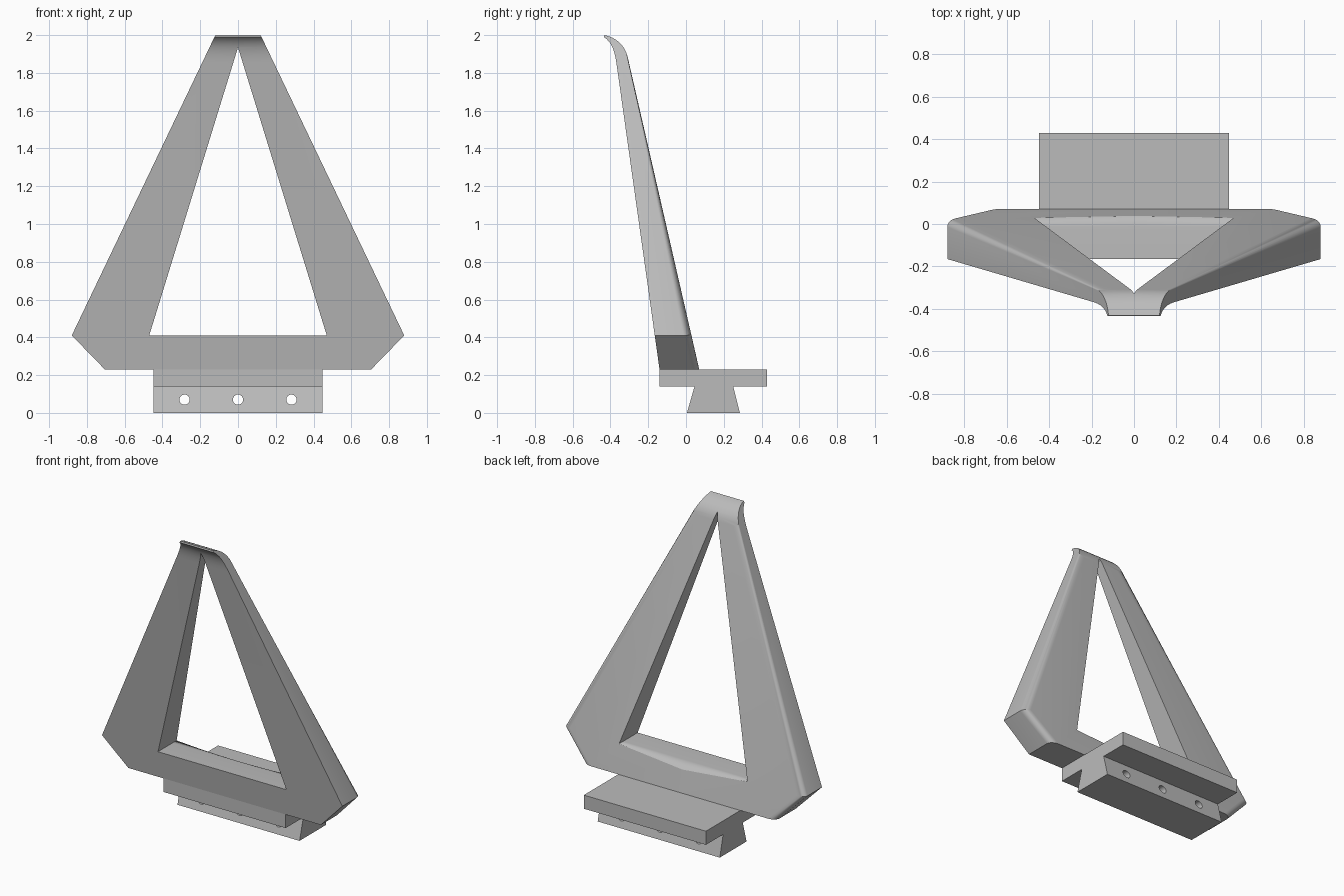
import bpy, bmesh, math
from mathutils import Vector
from mathutils.geometry import interpolate_bezier

if "Cube" in bpy.data.objects:
    bpy.data.objects.remove(bpy.data.objects["Cube"])

grey = bpy.data.materials.new("plain grey")
grey.use_nodes = True
grey.diffuse_color = (0.5, 0.5, 0.5, 1)
grey.node_tree.nodes["Principled BSDF"].inputs["Base Color"].default_value = (0.5, 0.5, 0.5, 1)


def prism(name, points, offset):
    """Solid made by sweeping a closed 3D outline along an offset."""
    bm = bmesh.new()
    face = bm.faces.new([bm.verts.new(p) for p in points])
    swept = bmesh.ops.extrude_face_region(bm, geom=[face], use_keep_orig=True)
    verts = [v for v in swept["geom"] if isinstance(v, bmesh.types.BMVert)]
    bmesh.ops.translate(bm, verts=verts, vec=offset)
    bmesh.ops.recalc_face_normals(bm, faces=bm.faces)
    mesh = bpy.data.meshes.new(name)
    bm.to_mesh(mesh)
    bm.free()
    mesh.materials.append(grey)
    obj = bpy.data.objects.new(name, mesh)
    bpy.context.collection.objects.link(obj)
    return obj


def side_prism(name, profile, x0, x1):
    return prism(name, [(x0, y, z) for y, z in profile], (x1 - x0, 0, 0))


def bake(obj):
    """Replace the mesh by its modified result."""
    graph = bpy.context.evaluated_depsgraph_get()
    mesh = bpy.data.meshes.new_from_object(obj.evaluated_get(graph))
    obj.modifiers.clear()
    obj.data = mesh


def boolean(obj, other, operation):
    mod = obj.modifiers.new(operation.lower(), "BOOLEAN")
    mod.operation, mod.solver, mod.object = operation, "EXACT", other
    bake(obj)
    bpy.data.objects.remove(other)


def arc(a, b, c, d, count=9):
    pts = [Vector((y, z, 0)) for y, z in (a, b, c, d)]
    return [(p.x, p.y) for p in interpolate_bezier(*pts, count)]


# Frame: half of the front outline cut to the leaning, hooked side profile
outline = [(0, 0.23), (0.705, 0.23), (0.88, 0.41), (0.072, 2.1), (0, 2.1),
           (0, 1.935), (0.47, 0.41), (0, 0.41)]
frame = prism("frame", [(x, -0.8, z) for x, z in outline], (0, 1.4, 0))
profile = [(-0.126, 0.13)]
profile += arc((-0.368, 1.85), (-0.378, 1.92), (-0.395, 1.965), (-0.435, 1.99))
profile += arc((-0.432, 2.0), (-0.38, 1.99), (-0.325, 1.955), (-0.309, 1.885))
profile += [(0.093, 0.13)]
boolean(frame, side_prism("profile_cutter", profile, -0.2, 1.2), "INTERSECT")

# Rounded rear edges on the outside and on the crossbar
bm = bmesh.new()
bm.from_mesh(frame.data)
bm.normal_update()


def rounded(edge):
    if len(edge.link_faces) != 2 or max(v.co.z for v in edge.verts) > 1.9:
        return False
    rim, back = sorted((f.normal for f in edge.link_faces), key=lambda n: n.y)
    return back.y > 0.3 and abs(rim.y) < 0.05 and rim.x > -0.5 and rim.z > -0.9


bmesh.ops.bevel(bm, geom=[e for e in bm.edges if rounded(e)], offset=0.042,
                segments=6, profile=0.5, affect="EDGES", clamp_overlap=False)
caps = [f for f in bm.faces if all(abs(v.co.x) < 1e-4 for v in f.verts)]
bmesh.ops.delete(bm, geom=caps, context="FACES")
bm.to_mesh(frame.data)
bm.free()
mirror = frame.modifiers.new("mirror", "MIRROR")
mirror.merge_threshold = 0.0005
bake(frame)

# Base: flat plate on a dovetail rail
base_profile = [(-0.14, 0.23), (-0.14, 0.14), (0.045, 0.14), (0.005, 0),
                (0.285, 0), (0.25, 0.14), (0.43, 0.14), (0.43, 0.23)]
base = side_prism("dovetail_base", base_profile, -0.447, 0.447)

# Screw holes through the rail
for x in (-0.283, 0, 0.283):
    ring = [(x + 0.027 * math.cos(i * math.tau / 32), -0.3,
             0.07 + 0.027 * math.sin(i * math.tau / 32)) for i in range(32)]
    boolean(base, prism("hole_cutter", ring, (0, 1, 0)), "DIFFERENCE")

# Smooth the curves, keep the corners crisp
for obj in (frame, base):
    bpy.ops.object.select_all(action="DESELECT")
    obj.select_set(True)
    bpy.context.view_layer.objects.active = obj
    bpy.ops.object.shade_smooth_by_angle(angle=math.radians(30))
